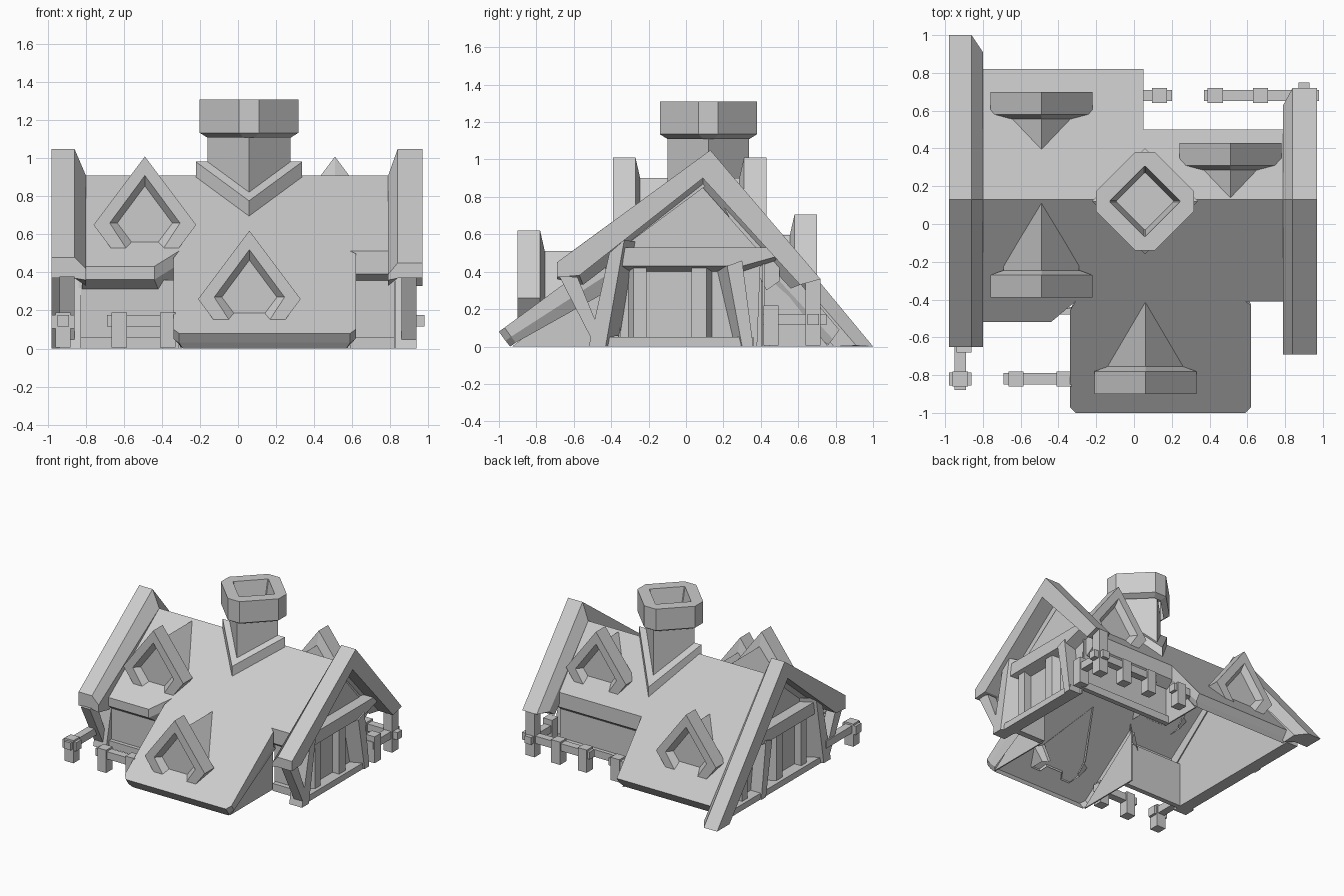
import bpy, bmesh

if "Cube" in bpy.data.objects:
    bpy.data.objects.remove(bpy.data.objects["Cube"])

RY, RZ = 0.13, 0.91          # ridge position


def finish(name, bm):
    bmesh.ops.recalc_face_normals(bm, faces=bm.faces)
    me = bpy.data.meshes.new(name)
    bm.to_mesh(me)
    bm.free()
    ob = bpy.data.objects.new(name, me)
    bpy.context.collection.objects.link(ob)
    return ob


def loft(name, rings, closed=True, cap_start=True, cap_end=True):
    """Skin a sequence of equal-length 3D point rings."""
    bm = bmesh.new()
    vs = [[bm.verts.new(p) for p in r] for r in rings]
    n = len(rings[0])
    for a, b in zip(vs, vs[1:]):
        for i in range(n if closed else n - 1):
            j = (i + 1) % n
            bm.faces.new((a[i], a[j], b[j], b[i]))
    if cap_start:
        bm.faces.new(vs[0])
    if cap_end:
        bm.faces.new(vs[-1])
    return finish(name, bm)


def prism(name, yz, x0, x1, back=None):
    """Extrude a y-z outline along x; back is an optional different outline at x0."""
    return loft(name, [[(x0, y, z) for y, z in back or yz], [(x1, y, z) for y, z in yz]])


def box(name, x0, x1, y0, y1, z0, z1):
    return prism(name, [(y0, z0), (y1, z0), (y1, z1), (y0, z1)], x0, x1)


def roof_z(y):
    return RZ - (RY - y) * 0.735 if y < RY else RZ - (y - RY) * 1.19


# Roof slopes: plan outlines draped on the slope as a shell with a chamfered lip
def slope(name, plan, side, low_x):
    top, mid, low = [], [], []
    for (x, y), lx in zip(plan, low_x):
        z = roof_z(y)
        top.append((x, y, z))
        if y == RY:
            mid.append((x, y, z - .01))
            low.append((lx, y, z - .02))
        elif abs(y) < .6:                       # upper eaves: upright fascia
            drop = .07 if x < 0 else .12
            mid.append((x, y, z - drop))
            low.append((lx, y + side * .07, z - drop - .05))
        else:                                   # eaves that reach the ground
            mid.append((x, y + side * .035, max(0.03, z - .049)))
            low.append((lx, y + side * .06, max(0, z - .081)))
    loft(name, [top, mid, low], cap_end=False)


slope("front_roof", [(-.82, RY), (-.82, -.52), (-.44, -.52), (-.31, -.41), (-.34, -.46), (-.34, -.97),
                     (-.31, -1), (.59, -1), (.62, -.97), (.62, -.43), (.59, -.41), (.82, -.41), (.82, RY)], 1,
      [-.82, -.82, -.42, -.29, -.31, -.31, -.29, .57, .59, .59, .57, .82, .82])
slope("back_roof", [(-.82, RY), (.82, RY), (.82, .5), (.05, .5), (.05, .82), (-.82, .82)], -1,
      [-.82, .82, .82, .02, .02, -.82])


# Raised gable boards, flaring down to the roof outside and splayed on the inner side
def gable_board(name, s, xs, front, back, low_back):
    top = [front, (RY, 1.05), back]
    low = [low_back, (.09, .9), (front[0] + .12, .38), (front[0], .37)]
    inner = [(front[0], front[1] - .06), (RY, RZ), (back[0] - .09, max(back[1], .005))]
    low_in = [(low_back[0] - .05, max(0, low_back[1] - .02)), (.09, .82), (front[0] + .14, .33), (front[0], .36)]
    profs = [inner + low_in, top + low, top + low]
    loft(name, [[(s * x, y, z) for y, z in p] for x, p in zip(xs, profs)])


gable_board("right_gable_board", 1, (.79, .84, .97), (-.69, .45), (.72, .36), (.61, .33))
gable_board("left_gable_board", -1, (.80, .86, .98), (-.65, .48), (1, 0), (.84, 0))


# Dormer windows: strip from the body buried in the roof, over the frame, to the recessed pane
def dormer(name, cx, face_y, cz, s, reach):
    outer = [(-.18, -.12), (-.27, 0), (0, .36), (.27, 0), (.18, -.12)]
    inner = [(-.10, -.12), (-.185, .01), (0, .26), (.185, .01), (.10, -.12)]
    pane = [(-.07, -.09), (-.145, .01), (0, .205), (.145, .01), (.07, -.09)]
    body = [(-.14, -.12), (-.2, 0), (0, .25), (.2, 0), (.14, -.12)]
    secs = [(body, reach), (body, .145), (outer, .12), (outer, 0), (inner, 0), (pane, .045)]
    rings = [[(cx + x, face_y + s * d, cz + z) for x, z in p] for p, d in secs]
    # the side walls stop just below the roof, only the ridge runs on
    ym = face_y + s * .17
    rings[0] = [p if i == 2 else (p[0], ym, p[2]) for i, p in enumerate(rings[0])]
    loft(name, rings, closed=False, cap_start=False)


dormer("front_left_dormer", -.49, -.39, .65, 1, .50)
dormer("front_center_dormer", .06, -.90, .26, 1, .50)
dormer("back_left_dormer", -.49, .70, .345, -1, .32)
dormer("back_right_dormer", .51, .43, .65, -1, .29)

# Chimney: diamond shaft, blunt-cornered hollow cap, collar following the roof
CX, CY = .058, .12


def diamond(r, z, c=0.0):
    if c:
        pts = [(r, -c), (r, c), (c, r), (-c, r), (-r, c), (-r, -c), (-c, -r), (c, -r)]
    else:
        pts = [(r, 0), (0, r), (-r, 0), (0, -r)]
    return [(CX + x, CY + y, z) for x, y in pts]


loft("chimney_shaft", [diamond(.218, .66), diamond(.218, 1.14)], cap_start=False, cap_end=False)
E = .004
loft("chimney_cap", [diamond(.22, 1.11, .03), diamond(.26, 1.135, .052), diamond(.26, 1.31, .052),
                     diamond(.185, 1.31, E), diamond(.15, 1.16, E)], cap_start=False)
bm = bmesh.new()
rings = []
for r, h in ((.28, -.02), (.28, .08), (.2, .08)):
    rings.append([bm.verts.new((x, y, roof_z(y) + h)) for x, y, _ in diamond(r, 0)])
for a, b in zip(rings, rings[1:]):
    for i in range(4):
        j = (i + 1) % 4
        bm.faces.new((a[i], a[j], b[j], b[i]))
finish("chimney_collar", bm)

# Thin walls below the eaves
box("front_left_wall", -.84, -.3, -.45, -.44, 0, .36)
box("front_right_wall", .58, .84, -.36, -.35, 0, .42)
box("back_right_wall", .03, .84, .41, .42, 0, .48)
box("front_left_sill", -.86, -.31, -.48, -.45, 0, .06)
box("front_right_sill", .59, .88, -.40, -.36, 0, .06)
box("back_right_sill", .04, .88, .42, .45, 0, .06)
for n, x in (("left", -.305), ("right", .57)):
    prism("front_wing_%s_wall" % n, [(-.93, 0), (-.38, 0), (-.38, .42)], x, x + .01)
prism("back_wing_wall", [(.76, 0), (.4, 0), (.4, .46)], .03, .04)
prism("right_gable_wall", [(-.42, 0), (.38, 0), (.40, .5), (.09, .85), (-.38, .5)], .82, .83)
prism("left_gable_wall", [(-.45, 0), (.80, 0), (.09, .85), (-.45, .44)], -.83, -.82)

# Timber framing on both gable ends, splayed towards the wall
for side, s in (("right", 1), ("left", -1)):
    def timber(part, yz, x1, back=None, x0=.825):
        prism(side + "_" + part, yz, s * x0, s * x1, back)
    timber("front_corner_post", [(-.52, 0), (-.43, 0), (-.33, .57), (-.41, .5)], .94,
           [(-.52, 0), (-.36, 0), (-.27, .56), (-.41, .5)])
    timber("front_brace", [(-.68, .38), (-.58, .37), (-.46, .08), (-.5, .03)], .94, None, .86)
    timber("sill", [(-.44, 0), (.36, 0), (.36, .05), (-.44, .05)], .92)
    timber("tie_beam", [(-.34, .43), (.30, .43), (.48, .48), (.44, .53), (-.33, .53)], .92,
           [(-.34, .40), (.30, .40), (.48, .46), (.44, .53), (-.33, .53)])
    timber("stud_1", [(-.28, .05), (-.21, .05), (-.21, .43), (-.28, .43)], .89,
           [(-.31, .05), (-.21, .05), (-.21, .43), (-.31, .43)])
    timber("stud_2", [(.03, .05), (.11, .05), (.11, .43), (.03, .43)], .89,
           [(.03, .05), (.14, .05), (.14, .43), (.03, .43)])
    timber("back_corner_post", [(.30, 0), (.36, 0), (.30, .46), (.22, .43)], .93,
           [(.26, 0), (.36, 0), (.30, .46), (.16, .43)])
for i, (a, b) in enumerate([(.48, .55), (.66, .72)]):
    prism("left_back_stud_%d" % (i + 1),
          [(a, 0), (b, 0), (b, roof_z(b) - .08), (a, roof_z(a) - .08)], -.89, -.825)
box("left_back_sill", -.92, -.825, .36, .8, 0, .05)


# Low fences: stubby posts joined by rails, with a cross block at the corners
def post(name, x, y, h=.19):
    box(name, x - .04, x + .04, y - .04, y + .04, 0.005, h)


for i, x in enumerate((-.625, -.37)):
    post("front_fence_post_%d" % (i + 1), x, -.82)
post("front_fence_corner_post", -.92, -.82)
box("front_fence_corner_tie", -.98, -.86, -.855, -.785, .105, .175)
box("front_fence_rail", -.69, -.32, -.85, -.79, .115, .175)
box("front_fence_side_rail", -.95, -.89, -.88, -.45, .115, .175)
for i, x in enumerate((.135, .43, .67)):
    post("back_fence_post_%d" % (i + 1), x, .68)
post("back_fence_corner_post", .90, .68, .36)
post("back_fence_side_post", .90, .455, .22)
box("back_fence_short_rail", .03, .2, .65, .71, .115, .175)
box("back_fence_rail", .37, .98, .65, .71, .115, .175)
box("back_fence_side_rail", .87, .93, .41, .75, .115, .175)
